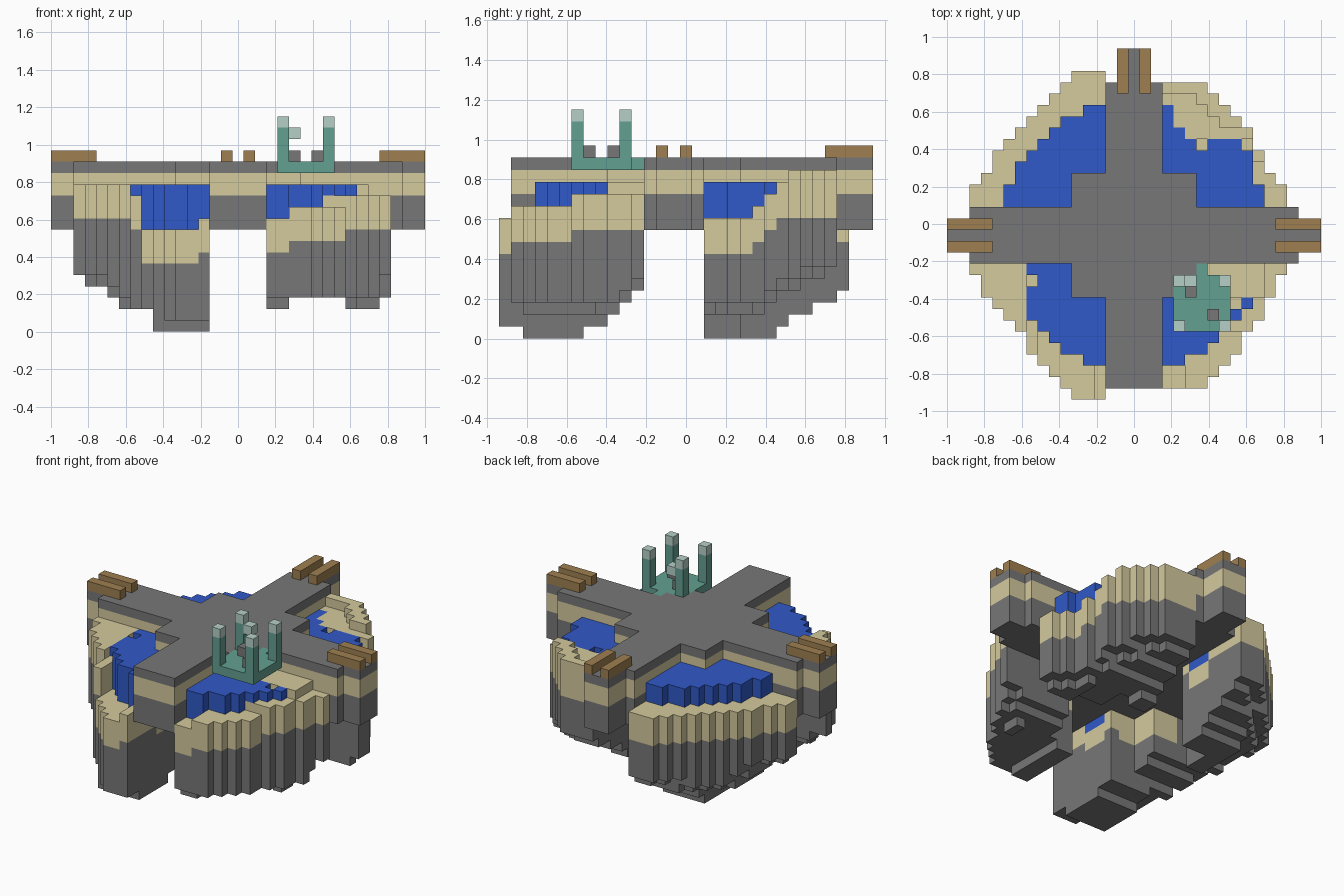
import bpy
import bmesh
from mathutils import Vector

default_cube = bpy.data.objects.get("Cube")
if default_cube:
    bpy.data.objects.remove(default_cube, do_unlink=True)

UNIT = 2 / 33
ORIGIN = Vector((-1, -31 / 33, 0))


def make_material(name, colour):
    mat = bpy.data.materials.new(name)
    mat.use_nodes = True
    mat.diffuse_color = (*colour, 1)
    shader = next(n for n in mat.node_tree.nodes if n.type == 'BSDF_PRINCIPLED')
    shader.inputs["Base Color"].default_value = (*colour, 1)
    shader.inputs["Roughness"].default_value = 0.9
    return mat


STONE = make_material("stone grey", (0.185, 0.185, 0.185))
SAND = make_material("sand", (0.66, 0.59, 0.34))
WATER = make_material("water blue", (0.03, 0.1, 0.58))
WOOD = make_material("wood brown", (0.35, 0.214, 0.082))
COPPER = make_material("weathered teal", (0.124, 0.348, 0.281))
PALE = make_material("pale teal", (0.47, 0.63, 0.57))

# The six sides of a block: direction and its two in-plane axes
SIDES = []
for axis in range(3):
    for sign in (-1, 1):
        normal, u, v = Vector(), Vector(), Vector()
        normal[axis] = sign
        u[(axis + 1) % 3] = 0.5
        v[(axis + 2) % 3] = 0.5 * sign
        SIDES.append((normal, u, v))


def box(cells, mat, xs, ys, zs):
    """Fill a range of block cells with one material."""
    for i in range(*xs):
        for j in range(*ys):
            for k in range(*zs):
                cells[i, j, k] = mat


def build(name, cells):
    """Make an object from the exposed sides of its blocks."""
    mats = list(dict.fromkeys(cells.values()))
    bm = bmesh.new()
    for cell, mat in cells.items():
        centre = Vector(cell) + Vector((0.5, 0.5, 0.5))
        for normal, u, v in SIDES:
            if tuple(int(c) for c in Vector(cell) + normal) in cells:
                continue
            middle = centre + normal / 2
            corners = (middle - u - v, middle + u - v, middle + u + v, middle - u + v)
            face = bm.faces.new([bm.verts.new(ORIGIN + c * UNIT) for c in corners])
            face.material_index = mats.index(mat)
    bmesh.ops.remove_doubles(bm, verts=bm.verts, dist=UNIT / 20)
    mesh = bpy.data.meshes.new(name)
    bm.to_mesh(mesh)
    bm.free()
    for mat in mats:
        mesh.materials.append(mat)
    bpy.context.collection.objects.link(bpy.data.objects.new(name, mesh))


# Cross-shaped causeway with a square crossing: stone, sand band, stone paving
LAYERS = ((STONE, (9, 12)), (SAND, (12, 14)), (STONE, (14, 15)))
causeway = {}
for mat, zs in LAYERS:
    box(causeway, mat, (14, 19), (1, 28), zs)
    box(causeway, mat, (15, 18), (28, 31), zs)
    box(causeway, mat, (2, 31), (12, 17), zs)
    box(causeway, mat, (0, 33), (13, 16), zs)
    box(causeway, mat, (11, 22), (9, 20), zs)
# The paving is left open under the copper platform
for i in (20, 21):
    for j in (9, 10):
        del causeway[i, j, 14]
build("causeway", causeway)

# Wooden rails at three arm ends
for name, xs, ys in (
    ("left_rail_front", (29, 33), (13, 14)), ("left_rail_back", (29, 33), (15, 16)),
    ("right_rail_front", (0, 4), (13, 14)), ("right_rail_back", (0, 4), (15, 16)),
    ("back_rail_right", (15, 16), (27, 31)), ("back_rail_left", (17, 18), (27, 31)),
):
    rail = {}
    box(rail, WOOD, xs, ys, (15, 16))
    build(name, rail)


def island(name, sx, sy, land, pool, rim, low_a, low_b, dry=lambda a, b: False):
    """Stepped island: a runs outward along x, b outward along y.
    land and pool are depths per column; low_a and low_b step the underside."""
    cells = {}
    for a, depth in enumerate(land):
        next_depth = land[a + 1] if a + 1 < len(land) else 0
        for b in range(depth):
            if a < 3 and b < 3:
                continue
            i = 19 + a if sx > 0 else 13 - a
            j = 17 + b if sy > 0 else 11 - b
            height = rim(a, b)
            wet = a < len(pool) and b < pool[a] and not dry(a, b)
            # water spills lower where the pool meets the causeway
            spill = wet and a == 0 and 4 <= b < 7
            water_from = 8 if spill else min(height, 12)
            sand_from = 6 if spill else min(height, 13) - 3
            # the outer edge of the underside is one step higher
            on_edge = b + 1 >= next_depth and (sy > 0 or a > 6)
            bottom = max(low_a[a], low_b[b]) + on_edge
            for k in range(bottom, 13 if wet else height):
                if wet and k >= water_from:
                    mat = WATER
                else:
                    mat = SAND if k >= sand_from else STONE
                cells[i, j, k] = mat
    build(name, cells)


def front_right_rim(a, b):
    return 10 if a == 0 else 9 if a < 6 else 12 if a == 6 else 13


def front_left_rim(a, b):
    if 3 <= a < 9 and b < 3:
        return 13
    return 10 if a < 2 else 11 if a < 5 or b > 5 else 12


def back_left_rim(a, b):
    # a raised crest follows the outer edge
    crest = 14 if b > 9 or (b > 6 and a + b > 11) else 13
    return min(crest, max(10, b + 7))


def back_right_rim(a, b):
    return 11


island("front_right_island", -1, -1,
       [12, 12, 12, 11, 10, 9, 8, 6, 5, 4, 3, 1], [9, 9, 8, 8, 7, 6, 5],
       front_right_rim,
       [0] * 5 + [2, 2, 2, 3, 4, 4, 3], [4, 3, 3, 1, 1] + [0] * 5 + [1, 1],
       lambda a, b: a == 6 and b == 1)
island("front_left_island", 1, -1,
       [11] * 4 + [10, 9, 8, 6, 5, 3, 1], [9, 9, 8, 8, 7, 6, 5, 4],
       front_left_rim,
       [2, 2] + [3] * 5 + [2] * 4, [4, 3] + [2] * 8 + [3],
       lambda a, b: a > 2 and (b < 3 or (a > 5 and a + b < 10)))
island("back_left_island", 1, 1,
       [11] * 4 + [10, 9, 8, 7, 5, 3, 2], [9, 7, 6, 5, 6, 6, 6, 5, 2],
       back_left_rim,
       [2, 2] + [3] * 5 + [2] * 4, [2] * 5 + [3, 4, 4, 5, 5, 5])
island("back_right_island", -1, 1,
       [12, 12, 12, 11, 10, 9, 8, 7, 6, 5, 3, 2], [9, 9, 8, 8, 7, 6, 5, 4, 2],
       back_right_rim,
       [0] * 5 + [2, 2, 2, 3, 4, 4, 4], [0] * 6 + [1, 2, 2, 3, 3, 3])

# Copper platform with a short bridge to the paving
platform = {}
box(platform, COPPER, (20, 25), (6, 11), (14, 15))
box(platform, COPPER, (22, 23), (11, 12), (14, 15))
build("copper_platform", platform)

# Corner posts with pale caps
for x_name, i in (("right", 20), ("left", 24)):
    for y_name, j in (("front", 6), ("back", 10)):
        post = {}
        box(post, COPPER, (i, i + 1), (j, j + 1), (15, 18))
        box(post, PALE, (i, i + 1), (j, j + 1), (18, 19))
        build(f"{y_name}_{x_name}_post", post)

# Small side block on the back post and two stone stubs
build("post_side_block", {(21, 10, 17): PALE})
build("back_stub", {(21, 9, 15): STONE})
build("front_stub", {(23, 7, 15): STONE})
